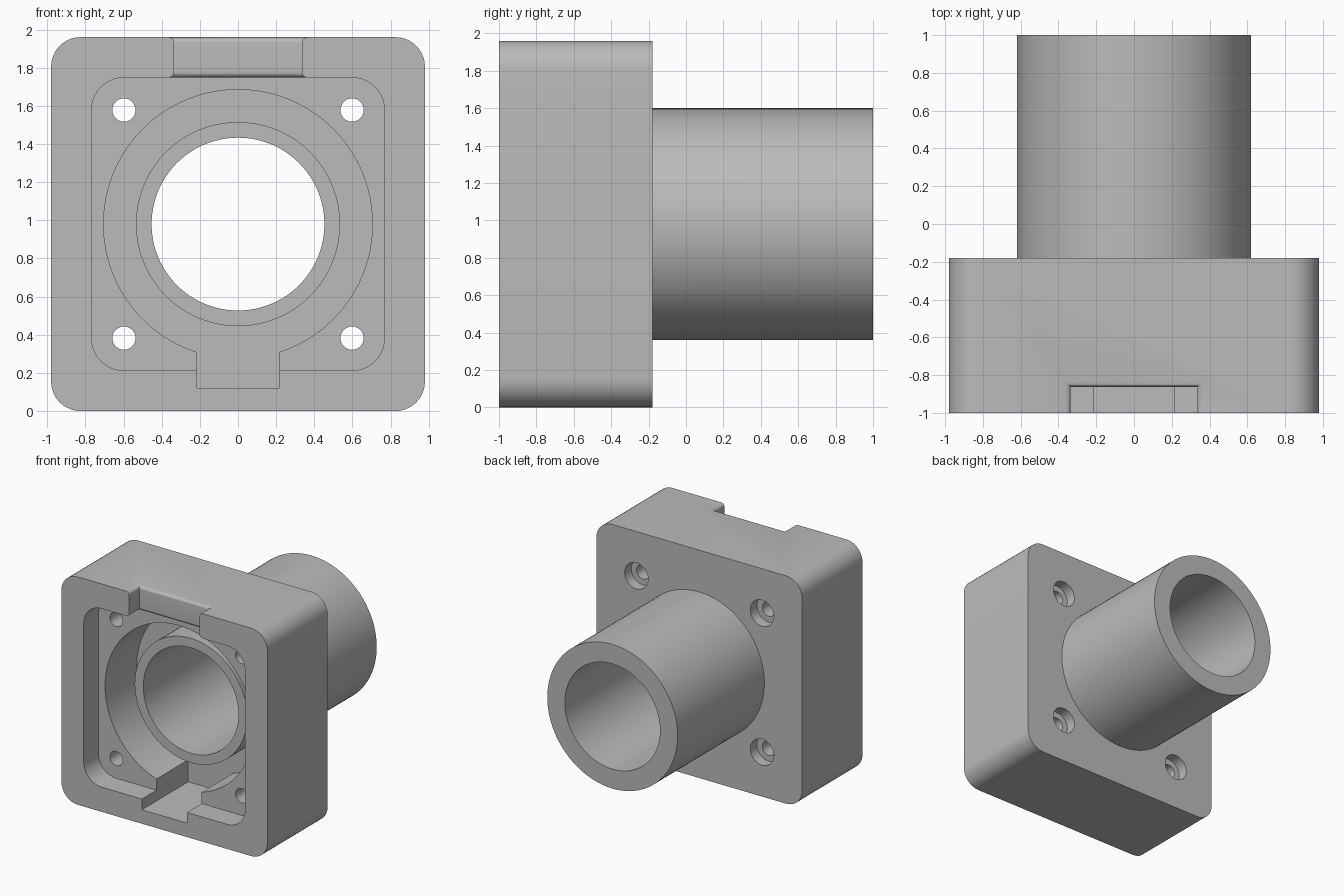
import bpy, bmesh, math

if "Cube" in bpy.data.objects:
    bpy.data.objects.remove(bpy.data.objects["Cube"])

CZ = 0.98            # height of the bore axis
FRONT, BACK = -1.0, -0.18

metal = bpy.data.materials.new("plain grey")
metal.diffuse_color = (0.5, 0.5, 0.5, 1)
metal.use_nodes = True
metal.node_tree.nodes["Principled BSDF"].inputs["Base Color"].default_value = metal.diffuse_color


def loft(name, rings):
    """Closed solid through rings of equal point count."""
    bm = bmesh.new()
    vs = [[bm.verts.new(p) for p in ring] for ring in rings]
    n = len(vs[0])
    for a, b in zip(vs, vs[1:]):
        for i in range(n):
            j = (i + 1) % n
            bm.faces.new((a[i], a[j], b[j], b[i]))
    bm.faces.new(vs[0])
    bm.faces.new(vs[-1])
    bmesh.ops.recalc_face_normals(bm, faces=bm.faces)
    me = bpy.data.meshes.new(name)
    bm.to_mesh(me)
    bm.free()
    me.materials.append(metal)
    ob = bpy.data.objects.new(name, me)
    bpy.context.collection.objects.link(ob)
    return ob


def rounded_block(name, half, r, y0, y1, seg=10):
    pts = []
    for k, (sx, sz) in enumerate([(1, 1), (-1, 1), (-1, -1), (1, -1)]):
        for i in range(seg + 1):
            a = math.pi / 2 * (k + i / seg)
            pts.append((sx * (half - r) + r * math.cos(a),
                        CZ + sz * (half - r) + r * math.sin(a)))
    return loft(name, [[(x, y, z) for x, z in pts] for y in (y0, y1)])


def cylinder(name, r, y0, y1, x=0, z=CZ, seg=96):
    angles = [2 * math.pi * i / seg for i in range(seg)]
    return loft(name, [[(x + r * math.cos(a), y, z + r * math.sin(a)) for a in angles]
                       for y in (y0, y1)])


def box_ring(hx, y0, y1, z):
    return [(-hx, y0, z), (hx, y0, z), (hx, y1, z), (-hx, y1, z)]


def combine(tool, operation):
    m = housing.modifiers.new(tool.name, 'BOOLEAN')
    m.operation, m.object, m.solver = operation, tool, 'EXACT'
    bpy.context.view_layer.objects.active = housing
    bpy.ops.object.modifier_apply(modifier=m.name)
    bpy.data.objects.remove(tool)


# square flange body
housing = rounded_block("housing", 0.98, 0.155, FRONT, BACK)

# shallow square recess, round pocket and the drain slot below it
combine(rounded_block("recess", 0.768, 0.17, FRONT - 0.1, -0.80), 'DIFFERENCE')
combine(cylinder("pocket", 0.705, FRONT - 0.05, -0.37), 'DIFFERENCE')
combine(loft("slot", [box_ring(0.215, FRONT - 0.1, -0.37, z) for z in (0.12, 0.6)]),
        'DIFFERENCE')

# top notch, flared where it meets the inner and outer wall
z0, z1, r = 1.748, 1.96, 0.028
steps = [i / 6 for i in range(7)]
flare = [(z0 + r * t, r - r * math.sqrt(1 - (1 - t) ** 2)) for t in steps]
flare += [(z1 - r * (1 - t), r - r * math.sqrt(1 - t * t)) for t in steps]
flare = [(z0 - 0.1, r)] + flare + [(z1 + 0.1, r)]
combine(loft("notch", [box_ring(0.335 + e, FRONT - 0.1, -0.862 + e, z) for z, e in flare]),
        'DIFFERENCE')

# four bolt holes, counterbored from the back
for sx in (-1, 1):
    for sz in (-1, 1):
        x, z = 0.598 * sx, CZ + 0.598 * sz
        combine(cylinder("bolt_hole", 0.061, FRONT, 0, x, z, 32), 'DIFFERENCE')
        combine(cylinder("counterbore", 0.112, BACK - 0.09, 0, x, z, 40), 'DIFFERENCE')

# inner boss, rear tube and the bore through both
combine(cylinder("boss", 0.535, -0.64, -0.25), 'UNION')
combine(cylinder("tube", 0.62, -0.27, 1.0), 'UNION')
combine(cylinder("bore", 0.453, -1.2, 1.2), 'DIFFERENCE')

bpy.ops.object.select_all(action='DESELECT')
housing.select_set(True)
bpy.context.view_layer.objects.active = housing
bpy.ops.object.shade_smooth_by_angle(angle=math.radians(30))
